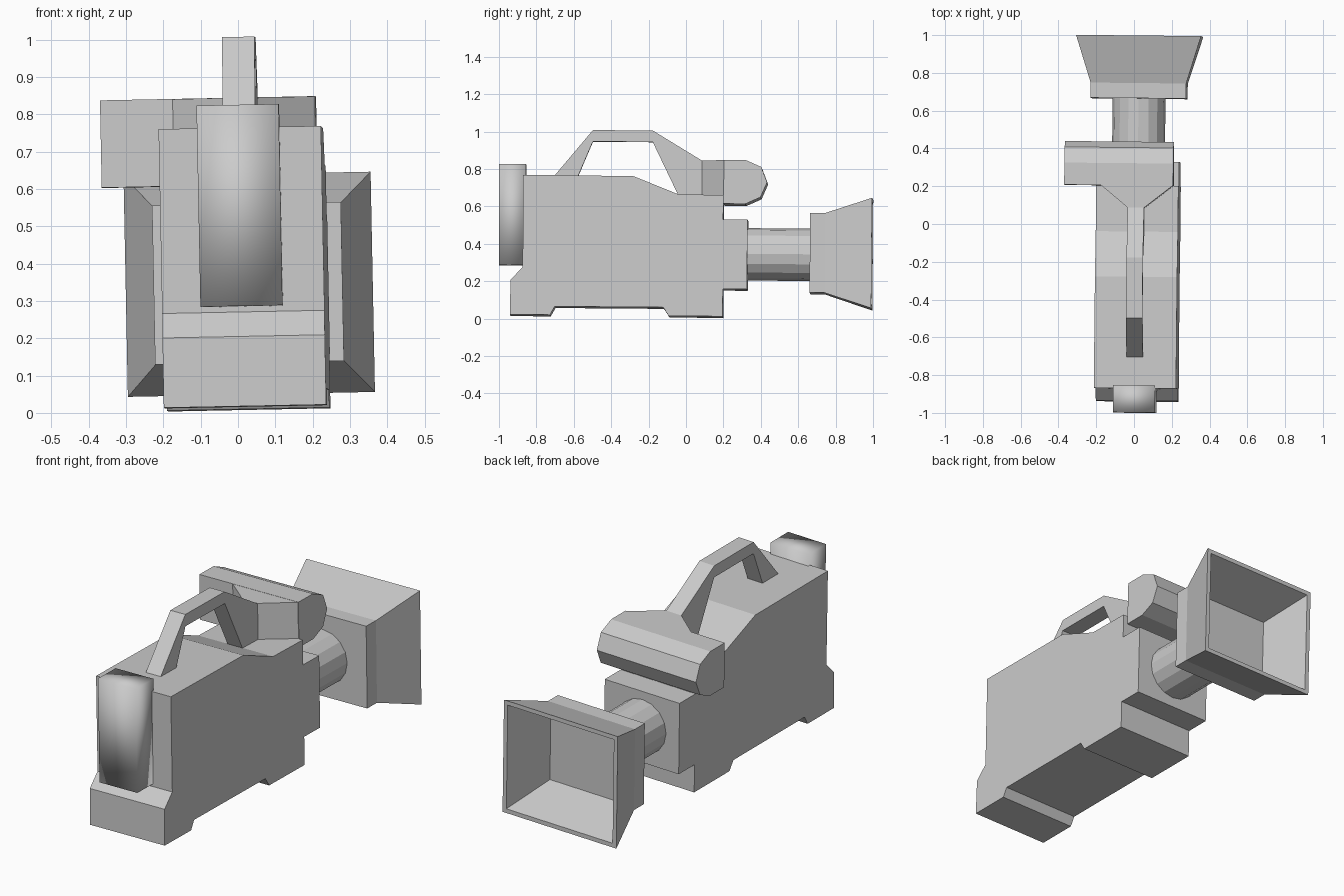
import bpy, bmesh, math

if "Cube" in bpy.data.objects:
    bpy.data.objects.remove(bpy.data.objects["Cube"])

TILT = (-0.008, -0.02, -0.01)   # the whole model leans very slightly
CX = 0.027                      # centre line of the camera


def finish(name, bm, smooth=False):
    bmesh.ops.recalc_face_normals(bm, faces=bm.faces)
    for f in bm.faces:
        f.smooth = smooth
    me = bpy.data.meshes.new(name)
    bm.to_mesh(me)
    bm.free()
    ob = bpy.data.objects.new(name, me)
    ob.rotation_euler = TILT
    bpy.context.collection.objects.link(ob)
    return ob


def loft(name, rings, smooth=False):
    """Bridge rings of equal point count and cap both ends."""
    bm = bmesh.new()
    rows = [[bm.verts.new(p) for p in r] for r in rings]
    n = len(rows[0])
    for a, b in zip(rows, rows[1:]):
        for i in range(n):
            j = (i + 1) % n
            bm.faces.new((a[i], a[j], b[j], b[i]))
    bm.faces.new(rows[0])
    bm.faces.new(rows[-1])
    return finish(name, bm, smooth)


def side_prism(name, profile, x0, x1, smooth=False):
    """Extrude a (y, z) side profile across x."""
    return loft(name, [[(x, y, z) for y, z in profile] for x in (x0, x1)], smooth)


def rect_ring(y, hx, hz, cz):
    return [(CX + sx * hx, y, cz + sz * hz)
            for sx, sz in ((-1, -1), (1, -1), (1, 1), (-1, 1))]


# Body with feet, sloped top and the lens mount block
side_prism("camera_body", [
    (-0.94, 0.01), (-0.725, 0.01), (-0.70, 0.055), (-0.12, 0.055),
    (-0.09, 0.009), (0.198, 0.009), (0.198, 0.155), (0.327, 0.155),
    (0.327, 0.528), (0.197, 0.528), (0.197, 0.657), (-0.045, 0.66),
    (-0.285, 0.755), (-0.875, 0.757), (-0.873, 0.263), (-0.937, 0.197),
], CX - 0.216, CX + 0.219)

# Battery pack on the rear plate
side_prism("battery_pack", [(-1.002, 0.278), (-0.86, 0.278),
                            (-0.86, 0.817), (-1.004, 0.817)],
           CX - 0.112, CX + 0.108, smooth=True)

# Carrying handle
side_prism("carry_handle", [
    (-0.715, 0.75), (-0.505, 1.003), (-0.185, 1.003), (0.08, 0.844),
    (0.08, 0.65), (-0.042, 0.65), (-0.185, 0.942), (-0.505, 0.942),
    (-0.585, 0.75)], CX - 0.045, CX + 0.042)

# Flared neck joining the handle to the viewfinder
neck = [(CX - 0.045, 0.08), (CX + 0.042, 0.08), (0.222, 0.2), (-0.163, 0.2)]
loft("viewfinder_neck", [[(x, y, z) for x, y in neck] for z in (0.652, 0.845)])

# Viewfinder with a faceted rounded end
side_prism("viewfinder", [
    (0.198, 0.612), (0.198, 0.846), (0.315, 0.846), (0.398, 0.81),
    (0.43, 0.728), (0.395, 0.648), (0.315, 0.612)], -0.355, 0.222)

# Lens barrel
SIDES = 16
barrel = [(math.cos(2 * math.pi * i / SIDES) * 0.14,
           math.sin(2 * math.pi * i / SIDES) * 0.14) for i in range(SIDES)]
loft("lens_barrel", [[(CX + x, y, 0.346 + z) for x, z in barrel]
                     for y in (0.32, 0.67)])

# Hollow flared lens hood: outside, rim, then the inner cavity
loft("lens_hood", [rect_ring(y, hx, hz, 0.352) for y, hx, hz in (
    (0.662, 0.253, 0.213), (0.742, 0.253, 0.213), (0.993, 0.331, 0.295),
    (0.993, 0.309, 0.273), (0.748, 0.232, 0.192))])
